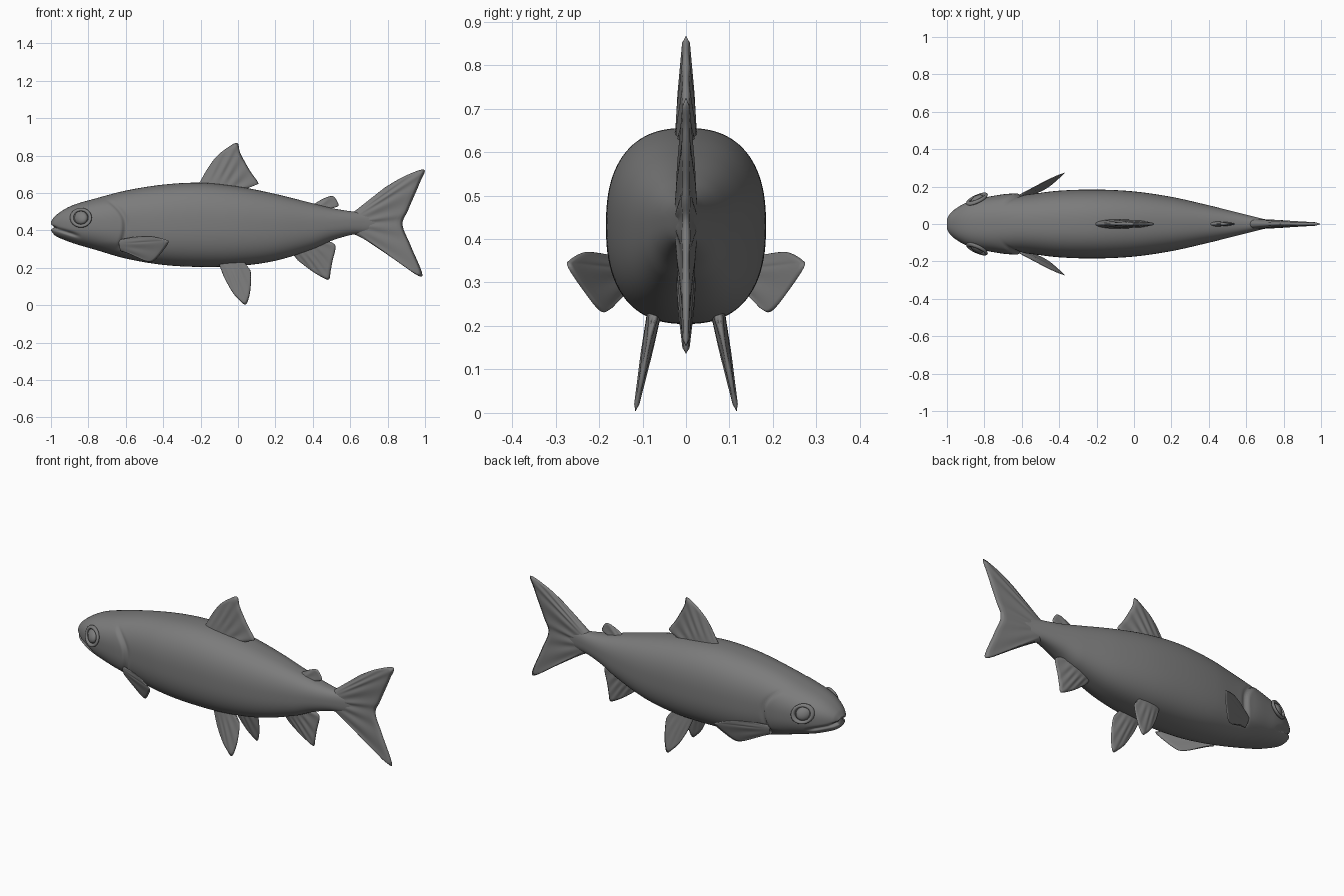
import bpy, bmesh, math
from mathutils import Vector

if "Cube" in bpy.data.objects:
    bpy.data.objects.remove(bpy.data.objects["Cube"])

skin = bpy.data.materials.new("grey skin")
skin.diffuse_color = (0.2, 0.2, 0.2, 1)
skin.use_nodes = True
skin.node_tree.nodes["Principled BSDF"].inputs["Base Color"].default_value = skin.diffuse_color


def finish(bm, name, mirror=False):
    bmesh.ops.remove_doubles(bm, verts=bm.verts, dist=0.0004)
    bmesh.ops.recalc_face_normals(bm, faces=bm.faces)
    mesh = bpy.data.meshes.new(name)
    bm.to_mesh(mesh)
    bm.free()
    mesh.materials.append(skin)
    for p in mesh.polygons:
        p.use_smooth = True
    ob = bpy.data.objects.new(name, mesh)
    bpy.context.collection.objects.link(ob)
    if mirror:
        m = ob.modifiers.new("mirror", 'MIRROR')
        m.use_axis = (False, True, False)
    return ob


def loft(bm, rings):
    rows = [[bm.verts.new(c) for c in r] for r in rings]
    n = len(rows[0])
    for a, b in zip(rows, rows[1:]):
        for i in range(n):
            j = (i + 1) % n
            bm.faces.new((a[i], a[j], b[j], b[i]))
    return rows


def smoothstep(a, b, v):
    t = min(1, max(0, (v - a) / (b - a)))
    return t * t * (3 - 2 * t)


# Body stations: x, top z, bottom z, half width
STATIONS = [
    (-1.0, .448, .40, .03), (-.98, .475, .374, .06), (-.93, .512, .35, .097),
    (-.87, .54, .328, .125), (-.78, .566, .302, .145), (-.6, .613, .25, .155),
    (-.4, .645, .216, .178), (-.2, .655, .205, .184), (0, .635, .21, .174),
    (.2, .595, .238, .145), (.4, .545, .30, .10), (.5, .52, .345, .075),
    (.6, .503, .375, .05), (.68, .495, .385, .03), (.76, .48, .40, .012)]


def station(x):
    """Smooth (cubic) interpolation of the body stations."""
    s, k = STATIONS, 0
    while k < len(s) - 2 and x > s[k + 1][0]:
        k += 1

    def slope(i, c):
        a, b = s[max(0, i - 1)], s[min(len(s) - 1, i + 1)]
        return (b[c] - a[c]) / (b[0] - a[0])
    h = s[k + 1][0] - s[k][0]
    t = (x - s[k][0]) / h
    return [(2*t**3 - 3*t*t + 1) * s[k][c] + (t**3 - 2*t*t + t) * h * slope(k, c)
            + (3*t*t - 2*t**3) * s[k + 1][c] + (t**3 - t*t) * h * slope(k + 1, c)
            for c in (1, 2, 3)]


def detail(x, y, z):
    """Mouth cleft and raised gill cover."""
    line = .418 - (x + 1) * .32
    cleft = math.exp(-((z - line) / .009) ** 2) * (1 - smoothstep(-.9, -.83, x))
    y *= 1 - .16 * cleft
    dz = z - .43
    edge = -.615 - (5.5 if dz > 0 else 2.2) * dz * dz
    side = smoothstep(.29, .34, z) * (1 - smoothstep(.53, .58, z))
    plate = smoothstep(-.8, -.66, x) * (1 - smoothstep(edge - .008, edge + .012, x))
    groove = math.exp(-((x - edge - .016) / .012) ** 2)
    y *= 1 + side * (.07 * plate - .04 * groove)
    x += .018 * cleft * (1 - smoothstep(-1, -.95, x))
    return x, y, z


# Body: lofted rounded cross-sections
bm = bmesh.new()
rings, N, SEG = [], 190, 96
for i in range(N + 1):
    x = -1 + 1.76 * (i / N) ** 1.5
    top, bot, w = station(x)
    mid, e = (top + bot) / 2, 2 / 2.45
    ring = []
    for k in range(SEG):
        a = 2 * math.pi * k / SEG
        c, s = math.cos(a), math.sin(a)
        y = w * math.copysign(abs(c) ** e, c)
        z = mid + (top - bot) / 2 * math.copysign(abs(s) ** e, s)
        ring.append(detail(x, y, z))
    rings.append(ring)
rows = loft(bm, rings)
bm.faces.new(rows[0])
bm.faces.new(rows[-1])
finish(bm, "body")


def spline(pts, t):
    """Catmull-Rom point on a polyline, t from 0 to 1."""
    n = len(pts) - 1
    k = min(int(t * n), n - 1)
    f = t * n - k
    p = [Vector(pts[min(n, max(0, k + d))]) for d in (-1, 0, 1, 2)]
    return .5 * (2*p[1] + (p[2] - p[0]) * f + (2*p[0] - 5*p[1] + 4*p[2] - p[3]) * f*f
                 + (3*p[1] - p[0] - 3*p[2] + p[3]) * f**3)


def fin(name, base, outer, thick, rays, centre=lambda x, z: 0, mirror=False):
    """Blade ruled from a base line to an outer edge, with fin-ray ripples."""
    U, V = 8 * (len(outer) - 1), 14
    bm = bmesh.new()
    rings = []
    for j in range(V + 1):
        v = j / V
        ring = []
        for i in list(range(U + 1)) + list(range(U - 1, 0, -1)):
            u = i / U
            side = 1 if len(ring) <= U else -1
            p = Vector(base[0]).lerp(Vector(base[1]), u).lerp(spline(outer, u), v)
            t = thick * (1 - .75 * v) * max(0, 4 * u * (1 - u)) ** .45
            t *= 1 + .14 * math.sin(2 * math.pi * rays * u) * smoothstep(.1, .5, v)
            if j == V:
                t = 0
            ring.append((p.x, centre(p.x, p.y) + side * t, p.y))
        rings.append(ring)
    loft(bm, rings)
    return finish(bm, name, mirror)


# Fins along the centre line (x, z outlines)
fin("tail_fin", [(.62, .5), (.62, .38)],
    [(.785, .63), (.89, .69), (.995, .725), (.97, .65), (.91, .51), (.88, .43),
     (.925, .315), (.985, .155), (.865, .225), (.73, .33)], .03, 9)
fin("dorsal_fin", [(-.22, .63), (.04, .60)],
    [(-.17, .72), (-.12, .79), (-.06, .84), (-.005, .868), (.01, .82),
     (.035, .77), (.07, .71), (.108, .655), (.09, .645), (.035, .64)], .028, 7)
fin("adipose_fin", [(.39, .53), (.48, .505)],
    [(.42, .55), (.465, .574), (.51, .582), (.538, .535), (.51, .522)], .016, 3)
fin("anal_fin", [(.28, .29), (.46, .35)],
    [(.32, .24), (.385, .19), (.44, .155), (.485, .137), (.495, .18),
     (.505, .235), (.522, .31), (.505, .335)], .025, 6)

# Paired fins
fin("pelvic_fin", [(-.11, .24), (.03, .25)],
    [(-.075, .15), (-.03, .07), (.01, .025), (.04, .003), (.058, .04),
     (.068, .1), (.068, .18), (.045, .21)], .018, 5,
    lambda x, z: .075 + .042 * (.22 - z) / .22, True)
fin("pectoral_fin", [(-.64, .35), (-.63, .29)],
    [(-.56, .365), (-.47, .37), (-.39, .352), (-.372, .335), (-.41, .28),
     (-.455, .235), (-.5, .238), (-.56, .27)], .013, 5,
    lambda x, z: .15 + .13 * (x + .62) / .25 - .3 * (.36 - z), True)

# Eyes: flattened ball with a raised lid ring, angled with the head
EYE = Vector((-.84, .125, .468))


def to_head(p):
    x, y, z = p
    return EYE + Vector((x, y + .4 * x - .3 * z, z))


bm = bmesh.new()
bmesh.ops.create_uvsphere(bm, u_segments=32, v_segments=16, radius=.036)
for vert in bm.verts:
    vert.co = to_head((vert.co.x, vert.co.y * .75, vert.co.z))
finish(bm, "eye", True)

bm = bmesh.new()
rings = []
for i in range(41):
    a = 2 * math.pi * i / 40
    ring = []
    for k in range(10):
        b = 2 * math.pi * k / 10
        r = .044 + .009 * math.cos(b)
        ring.append(to_head((r * 1.1 * math.cos(a), .008 + .011 * math.sin(b),
                             r * math.sin(a))))
    rings.append(ring)
loft(bm, rings)
finish(bm, "eyelid", True)
